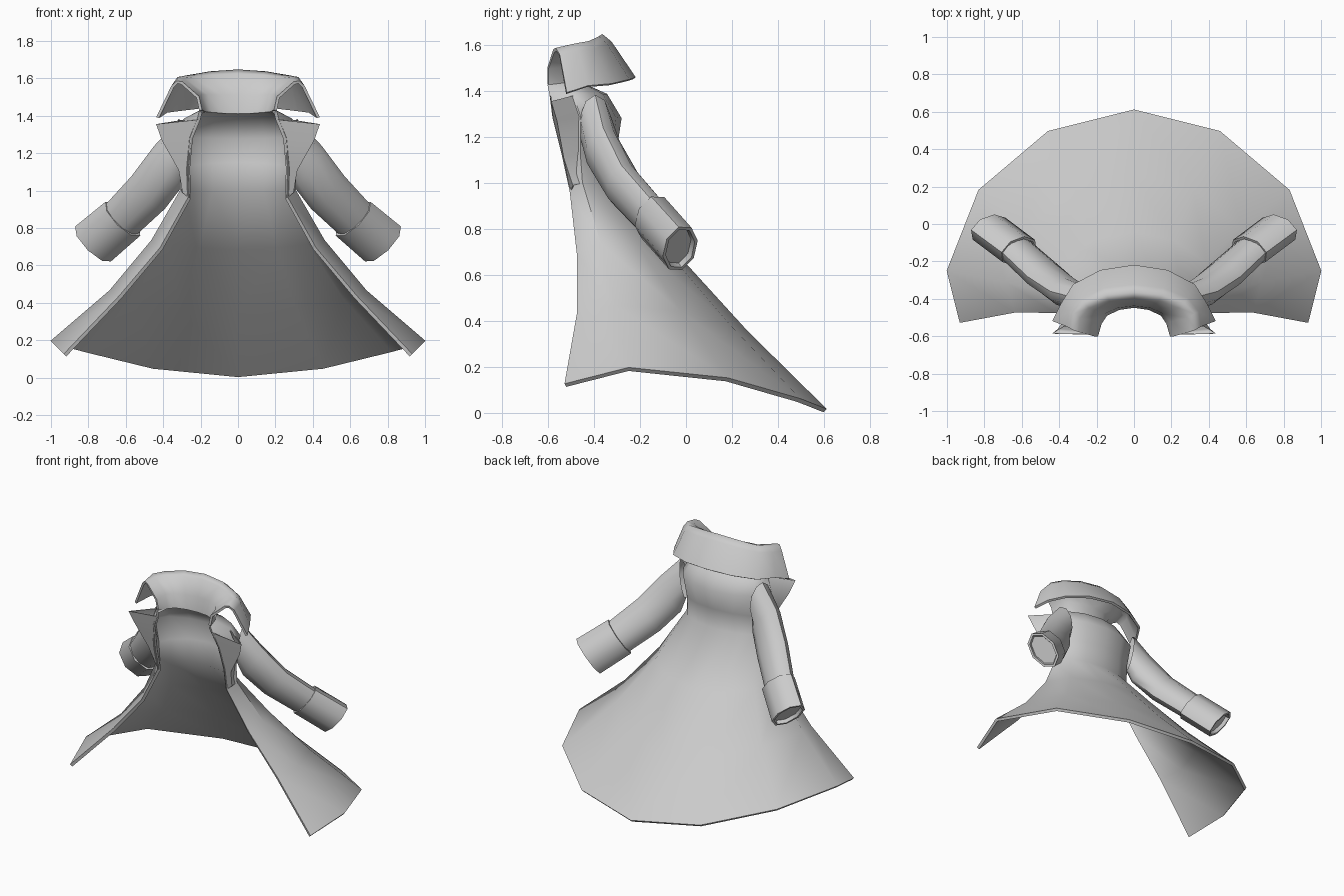
import bpy, bmesh, math
from mathutils import Vector

if "Cube" in bpy.data.objects:
    bpy.data.objects.remove(bpy.data.objects["Cube"])


def finish(name, rows, closed=False, thickness=0.0, cap=False, smooth=60):
    """Loft a grid of points, mirror it across x and shade it."""
    bm = bmesh.new()
    grid = [[bm.verts.new(p) for p in row] for row in rows]
    n = len(grid[0])
    for a, b in zip(grid, grid[1:]):
        for i in range(n if closed else n - 1):
            j = (i + 1) % n
            bm.faces.new((a[i], a[j], b[j], b[i]))
    if cap:
        bm.faces.new(grid[-1])
    bmesh.ops.recalc_face_normals(bm, faces=bm.faces)
    mesh = bpy.data.meshes.new(name)
    bm.to_mesh(mesh)
    bm.free()
    ob = bpy.data.objects.new(name, mesh)
    bpy.context.collection.objects.link(ob)
    bpy.ops.object.select_all(action='DESELECT')
    bpy.context.view_layer.objects.active = ob
    ob.select_set(True)
    mirror = ob.modifiers.new("mirror", 'MIRROR')
    mirror.merge_threshold = 0.002
    bpy.ops.object.modifier_apply(modifier="mirror")
    if thickness:
        solid = ob.modifiers.new("cloth", 'SOLIDIFY')
        solid.thickness = thickness
        solid.offset = 0
        bpy.ops.object.modifier_apply(modifier="cloth")
    bpy.ops.object.shade_smooth_by_angle(angle=math.radians(smooth))
    return ob


def half_ring(back, side, front):
    """Quarter ellipse from the back centre to the side, then the front edge."""
    by, bz = back
    sx, sy, sz = side
    pts = []
    for deg, k in ((0, 1), (30, 0.92), (60, 0.96), (90, 1)):
        c, s = math.cos(math.radians(deg)), math.sin(math.radians(deg))
        pts.append((sx * s * k, sy + (by - sy) * c, sz + (bz - sz) * c * c))
    return pts + [front]


# Coat body: hem up to neck
body = [
    ((0.605, 0.01), (0.995, -0.25, 0.19), (0.925, -0.525, 0.12)),
    ((0.26, 0.35), (0.68, -0.31, 0.46), (0.63, -0.47, 0.43)),
    ((-0.05, 0.69), (0.455, -0.37, 0.73), (0.41, -0.47, 0.69)),
    ((-0.33, 1.00), (0.30, -0.45, 1.00), (0.26, -0.50, 0.96)),
    ((-0.31, 1.15), (0.30, -0.46, 1.13), (0.265, -0.535, 1.12)),
    ((-0.29, 1.28), (0.33, -0.46, 1.29), (0.25, -0.575, 1.28)),
    ((-0.35, 1.38), (0.28, -0.49, 1.38), (0.21, -0.59, 1.38)),
    ((-0.44, 1.42), (0.18, -0.53, 1.43), (0.20, -0.60, 1.42)),
]
finish("coat_body", [half_ring(*r) for r in body], thickness=0.02)

# Lapels: lining turned outward, with the outer cloth running back to the side
lapel_outer = [(0.295, -0.49, 0.99), (0.315, -0.53, 1.11),
               (0.405, -0.56, 1.27), (0.435, -0.585, 1.355)]
finish("lapels", [(r[2], tip, r[1]) for r, tip in zip(body[3:7], lapel_outer)],
       thickness=0.006, smooth=80)

# Collar: rises from the neck, rolls over the crest and falls outside
collar = [
    ((-0.44, 1.41), (0.18, -0.53, 1.42), (0.20, -0.60, 1.43)),
    ((-0.43, 1.51), (0.20, -0.52, 1.51), (0.215, -0.60, 1.50)),
    ((-0.39, 1.62), (0.29, -0.50, 1.595), (0.30, -0.575, 1.575)),
    ((-0.365, 1.64), (0.32, -0.48, 1.60), (0.325, -0.565, 1.58)),
    ((-0.33, 1.61), (0.34, -0.47, 1.57), (0.35, -0.55, 1.555)),
    ((-0.225, 1.455), (0.385, -0.43, 1.42), (0.43, -0.52, 1.39)),
]
finish("collar", [half_ring(*r) for r in collar], thickness=0.016, smooth=75)


def tube(name, sections, sides=10, cap=False):
    """Loft flattened ellipses: (centre, wide direction, half width, half depth)."""
    centres = [Vector(s[0]) for s in sections]
    axis_all = (centres[1] - centres[0]).normalized()
    rows = []
    for k, (c, u, a, b) in enumerate(sections):
        t = centres[min(k + 1, len(centres) - 1)] - centres[max(k - 1, 0)]
        if t.length < 1e-4 or t.dot(axis_all) < 0.05:
            t = axis_all
        u = Vector(u).normalized()
        v = t.cross(u).normalized()
        rows.append([Vector(c) + u * a * math.cos(w) + v * b * math.sin(w)
                     for w in (2 * math.pi * i / sides for i in range(sides))])
    return finish(name, rows, closed=True, cap=cap, smooth=50)


# Sleeves
wide = (0.72, -0.05, 0.70)
tube("sleeves", [
    ((0.295, -0.395, 1.25), (0.15, 0.0, 0.98), 0.135, 0.075),
    ((0.37, -0.36, 1.135), (0.60, 0.0, 0.80), 0.13, 0.08),
    ((0.48, -0.275, 0.99), wide, 0.125, 0.08),
    ((0.64, -0.13, 0.83), wide, 0.115, 0.075),
])

# Turned-back cuffs with a shallow recessed end
start, end = Vector((0.615, -0.145, 0.85)), Vector((0.775, -0.025, 0.715))
tube("cuffs", [
    (start, wide, 0.112, 0.075),
    (start + (end - start) * 0.001, wide, 0.13, 0.09),
    (end, wide, 0.134, 0.088),
    (end, wide, 0.118, 0.073),
    (end.lerp(start, 0.1), wide, 0.11, 0.068),
], sides=8, cap=True)
